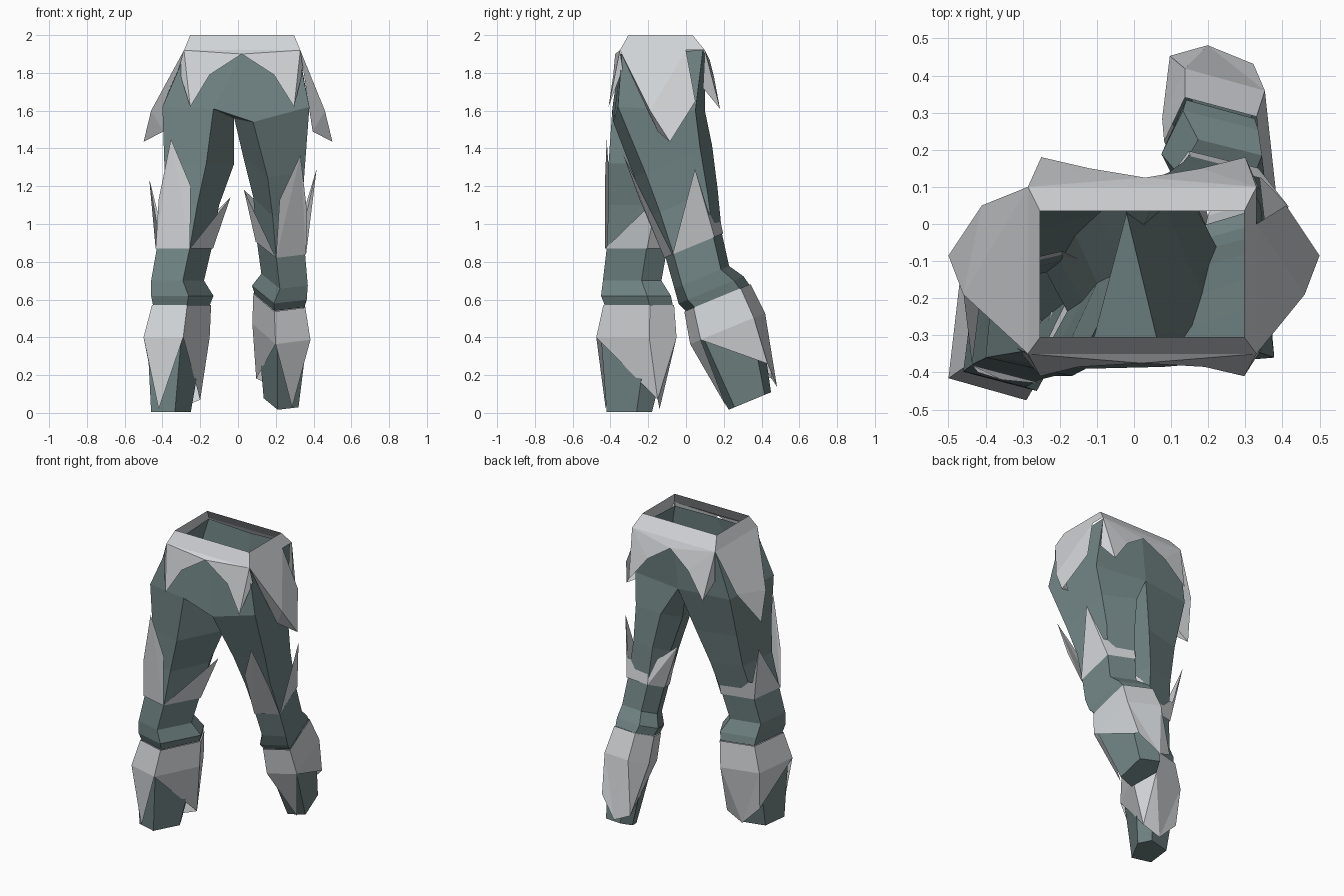
import bpy, bmesh, math
from mathutils import Vector, Matrix

if "Cube" in bpy.data.objects:
    bpy.data.objects.remove(bpy.data.objects["Cube"])


def material(name, rgb):
    m = bpy.data.materials.new(name)
    m.diffuse_color = (*rgb, 1)
    m.use_nodes = True
    m.node_tree.nodes["Principled BSDF"].inputs["Base Color"].default_value = m.diffuse_color
    return m


plate = material("pale grey plate", (0.64, 0.66, 0.68))
cloth = material("grey green cloth", (0.165, 0.23, 0.23))


def build(name, polys, mat):
    """Mesh from polygons given as point lists; shared corners are welded."""
    bm = bmesh.new()
    for p in polys:
        bm.faces.new([bm.verts.new(v) for v in p])
    bmesh.ops.remove_doubles(bm, verts=bm.verts, dist=0.0005)
    bmesh.ops.recalc_face_normals(bm, faces=bm.faces)
    me = bpy.data.meshes.new(name)
    bm.to_mesh(me)
    bm.free()
    me.materials.append(mat)
    bpy.context.collection.objects.link(bpy.data.objects.new(name, me))


# Five-sided leg section: outer front, inner front, inner side, inner back, outer back
SECTION = [(0, .14), (.6, 0), (1, .66), (.8, 1), (.1, .85)]


def ring(x_out, x_in, y0, y1, z, grow=0.0):
    pts = [Vector((x_out + (x_in - x_out) * u, y0 + (y1 - y0) * v, z)) for u, v in SECTION]
    c = sum(pts, Vector()) / 5
    return [p + (p - c).normalized() * grow for p in pts]


def loft(rings, sides=range(5)):
    return [[a[i], a[(i + 1) % 5], b[(i + 1) % 5], b[i]]
            for a, b in zip(rings, rings[1:]) for i in sides]


# Right leg: the left one mirrored, slimmed and swung backwards about the hip
PIVOT = Vector((0, -.2, 1.6))
SWING = Matrix.Rotation(math.radians(22.5), 3, 'X')


def mirrored(p):
    p = Vector(p)
    return Vector((-.87 * p.x + .03 - .07 * (1.62 - p.z), p.y, p.z))


def swung(p):
    p = mirrored(p)
    return PIVOT + SWING @ (p - PIVOT) * 1.01 + Vector((0, .015, -.01))


# Leg widths and depths from thigh to foot: outer x, inner x, front y, back y, z
leg = [(-.39, -.02, -.41, .03, 1.32), (-.39, -.10, -.41, -.03, 1.1),
       (-.43, -.14, -.42, -.10, .87), (-.46, -.18, -.44, -.13, .7),
       (-.46, -.13, -.45, -.08, .62), (-.45, -.15, -.43, -.07, .57),
       (-.48, -.18, -.45, -.08, .4), (-.46, -.25, -.42, -.18, .005)]
front_top, back_top = (.02, -.35, 1.9), (.02, .1, 1.9)
crotch, crotch_back = (-.02, .03, 1.56), (-.01, .1, 1.6)
hip_left = [(-.40, -.36, 1.62), (-.13, -.39, 1.61), (-.36, .05, 1.6)]
hip_right = [mirrored(p) for p in hip_left]
hip_right[1] = Vector((.08, -.385, 1.54))

for side, pose, hips, sx in (("left", Vector, hip_left, -1), ("right", swung, hip_right, 1)):
    def posed(polys):
        return [[pose(p) for p in poly] for poly in polys]

    # Trouser leg: hip half joined to a tube reaching the shin
    rings = [ring(*r) for r in leg]
    a, b, e = hips
    hip = [a, b, crotch, crotch_back, e]
    w_front, w_back = (.02 + sx * .3, -.34, 1.9), (.02 + sx * .3, .09, 1.92)
    upper = loft([hip, [pose(p) for p in rings[0]]])
    upper += [[w_front, front_top, b, a], [back_top, crotch_back, e, w_back],
              [w_back, e, a, w_front]]
    build(side + "_trouser_leg", upper + posed(loft(rings[:6])), cloth)

    # Foot: tapered closed stump
    build(side + "_foot", posed(loft(rings[6:]) + [rings[-1]]), cloth)

    # Shin guard: flared band with pointed front, back and lower inner corner
    mid = ring(-.5, -.15, -.475, -.05, .4)
    front, back = (-.42, -.425, .02), (-.32, -.14, .02)
    low, low_in = (-.45, -.14, .15), (-.2, -.15, .07)
    build(side + "_shin_guard", posed(loft([ring(*leg[5], grow=.008), mid]) + [
        [mid[0], mid[1], front], [mid[3], mid[4], back],
        [mid[0], low, mid[4]], [mid[4], low, back],
        [mid[1], mid[2], low_in], [mid[2], mid[3], low_in], [mid[3], low_in, back]]), plate)

    # Knee guard: tall front plate, inner and outer spikes, low back band
    a, b, c, d, e = ring(*leg[2], grow=.008)
    tip, a1, b1 = (-.355, -.42, 1.45), (-.42, -.40, 1.13), (-.25, -.43, 1.2)
    out, inn, up = (-.47, -.1, 1.24), (-.04, -.15, 1.14), Vector((0, .02, .12))
    build(side + "_knee_guard", posed([
        [a, b, tip], [b, b1, tip], [a, tip, a1], [b, c, inn], [c, d, inn], [a, out, e],
        [e, d, d + up, e + up], [e, e + up, out], [d, inn, d + up]]), plate)

# Crotch panel joining the legs
build("crotch_panel", [[front_top, hip_left[1], hip_right[1]],
                       [hip_left[1], crotch, hip_right[1]]], cloth)


# Waistband: sloped open frame
def frame(half, y0, y1, z):
    return [(.022 + s * half, y, z) for s, y in ((-1, y0), (1, y0), (1, y1), (-1, y1))]


top, base = frame(.275, -.305, .035, 2), frame(.308, -.35, .10, 1.92)
build("waistband", [[top[i], top[i - 1], base[i - 1], base[i]] for i in range(4)], plate)

# Skirt and hip plates: one rule for both sides
front_mid, back_mid = (.02, -.375, 1.9), (.03, .125, 1.87)
front_skirt = [[base[0], front_mid, base[1]]]
back_skirt = [[base[3], back_mid, base[2]]]
for s, name, f, k in ((-1, "left", base[0], base[3]), (1, "right", base[1], base[2])):
    # Front points either side of an arch
    arch, tip = (.02 + s * .17, -.385, 1.79), (.022 + s * .275, -.41, 1.62)
    front_skirt += [[f, front_mid, arch], [f, arch, tip], [f, tip, (.015 + s * .33, -.335, 1.82)]]
    # Back points
    inner, tip = (.03 + s * .15, .15, 1.77), (.025 + s * .275, .18, 1.61)
    back_skirt += [[k, back_mid, inner], [k, inner, tip], [k, tip, (.03 + s * .31, .09, 1.72)]]
    # Flared hip plate with a turned-in front edge
    rear, point = (s * .41, .05, 1.65), (s * .5, -.085, 1.435)
    fore, lip = (s * .46, -.19, 1.6), (s * .395, -.15, 1.49)
    join = k if s < 0 else (base[1][0], 0, 1.92)
    build(name + "_hip_plate", [[f, join, fore], [join, rear, fore], [rear, point, fore],
                                [f, fore, lip], [fore, point, lip]], plate)
build("front_skirt", front_skirt, plate)
build("back_skirt", back_skirt, plate)
